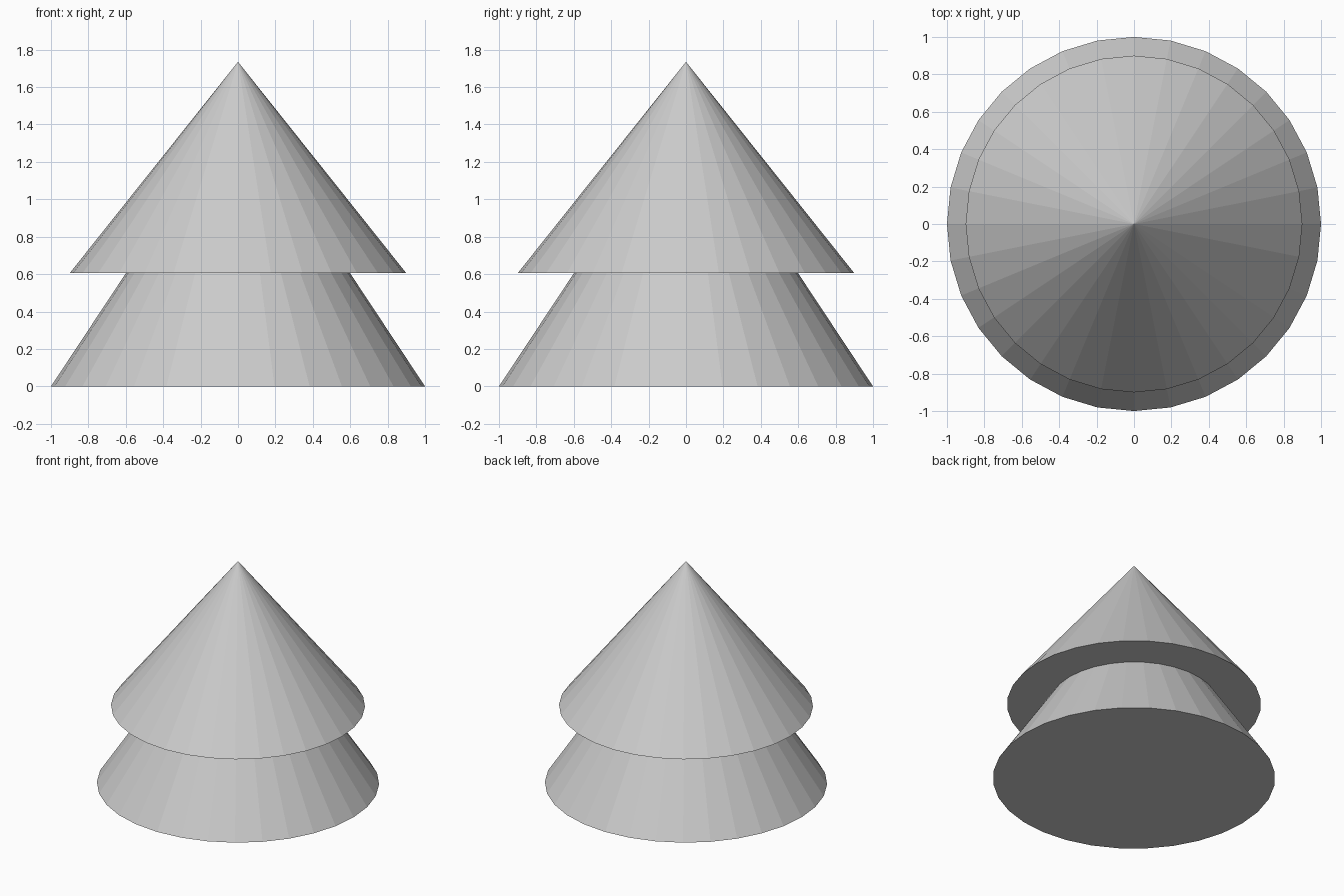
import bpy

if "Cube" in bpy.data.objects:
    bpy.data.objects.remove(bpy.data.objects["Cube"])


def add_tier(name, radius, base_z, apex_z):
    """Capped, flat-shaded 32-sided cone standing on base_z."""
    depth = apex_z - base_z
    bpy.ops.mesh.primitive_cone_add(
        vertices=32, radius1=radius, radius2=0, depth=depth,
        end_fill_type='NGON', location=(0, 0, base_z + depth / 2))
    bpy.context.object.name = name


# Lower tier, its tip hidden inside the upper tier
add_tier("lower_tier", 1.0, 0.0, 1.51)
# Upper tier, overhanging the lower one
add_tier("upper_tier", 0.9, 0.605, 1.735)
